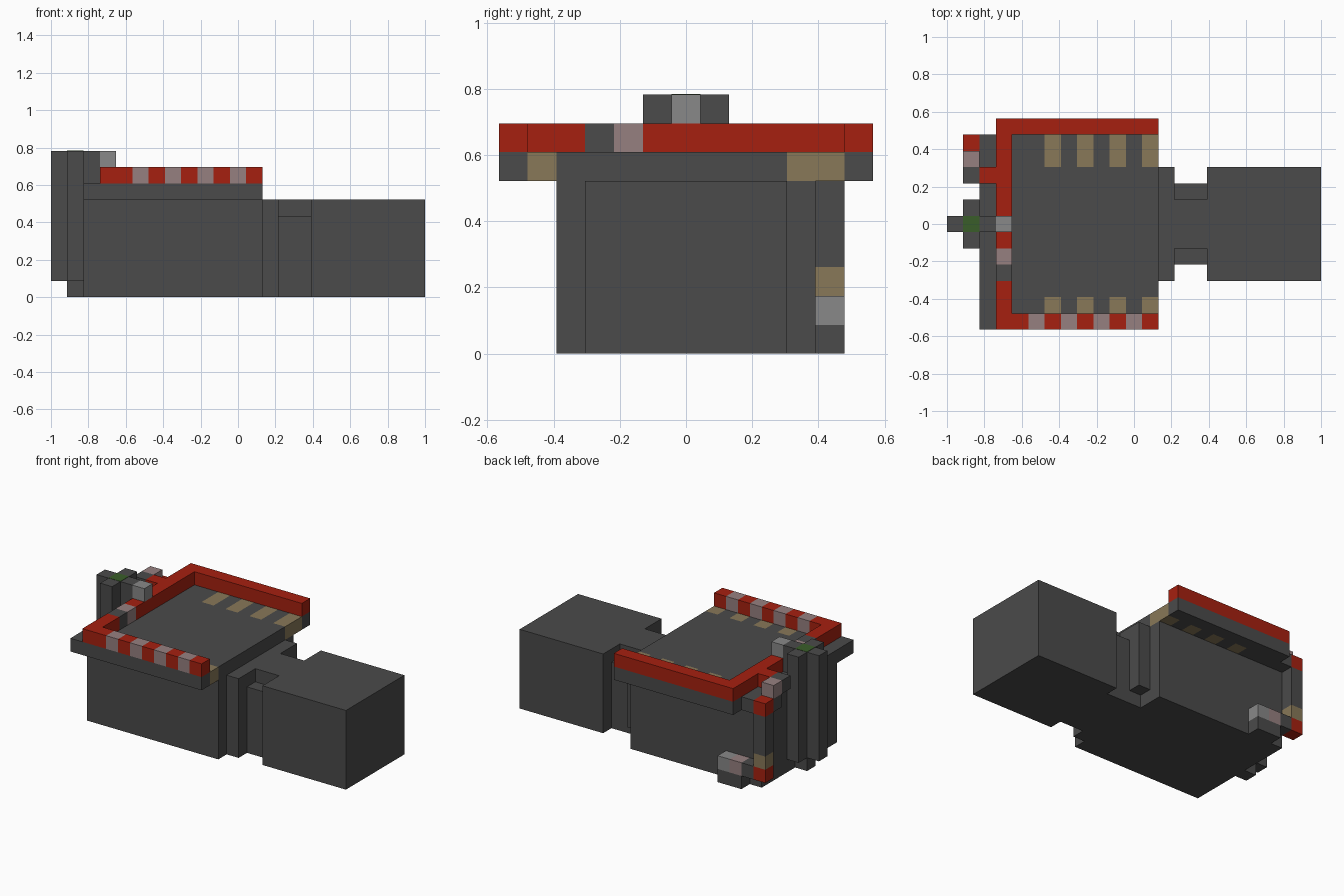
import bpy
import bmesh
from mathutils import Matrix, Vector

cube = bpy.data.objects.get("Cube")
if cube:
    bpy.data.objects.remove(cube, do_unlink=True)

UNIT = 2 / 23                       # one block of the model grid
ORIGIN = Vector((-11.5, -6.5, 0))   # grid corner, in blocks

COLOURS = {
    "dark_grey": (0.069, 0.069, 0.069),
    "red": (0.38, 0.0144, 0.005),
    "light_grey": (0.246, 0.246, 0.246),
    "pale_pink": (0.305, 0.216, 0.216),
    "tan": (0.246, 0.188, 0.098),
    "green": (0.042, 0.11, 0.023),
}


def make_material(name, rgb):
    mat = bpy.data.materials.new(name)
    mat.use_nodes = True
    colour = (*rgb, 1)
    mat.diffuse_color = colour
    shader = mat.node_tree.nodes["Principled BSDF"]
    shader.inputs["Base Color"].default_value = colour
    shader.inputs["Roughness"].default_value = 0.9
    return mat


MATS = {name: make_material(name, rgb) for name, rgb in COLOURS.items()}


def part(name, *blocks):
    """Make one object from (colour, x range, y range, z range) blocks."""
    bm = bmesh.new()
    mesh = bpy.data.meshes.new(name)
    slots = []
    for colour, *ranges in blocks:
        if colour not in slots:
            slots.append(colour)
            mesh.materials.append(MATS[colour])
        low = Vector([r[0] for r in ranges])
        high = Vector([r[1] for r in ranges])
        place = Matrix.Translation(((low + high) / 2 + ORIGIN) * UNIT)
        size = Matrix.Diagonal((high - low) * UNIT).to_4x4()
        made = bmesh.ops.create_cube(bm, size=1, matrix=place @ size)
        for face in {f for v in made["verts"] for f in v.link_faces}:
            face.material_index = slots.index(colour)
    bm.to_mesh(mesh)
    bm.free()
    obj = bpy.data.objects.new(name, mesh)
    bpy.context.collection.objects.link(obj)
    return obj


def striped_row(name, base, stripe, start, first, end, y, z):
    """Row along x with every second block coloured, from block first on."""
    blocks = [(base, (start, first), y, z)]
    for x in range(first, end):
        colour = stripe if (x - first) % 2 == 0 else base
        blocks.append((colour, (x, x + 1), y, z))
    part(name, *blocks)


GREY, RED, PINK, LIGHT, TAN = "dark_grey", "red", "pale_pink", "light_grey", "tan"

# Main hall and the annex joined to it by a narrow neck
part("main_body", (GREY, (2, 13), (2, 11), (0, 6)))
part("annex", (GREY, (16, 23), (3, 10), (0, 6)))
part("neck", (GREY, (14, 16), (5, 8), (0, 6)))
for side, y in (("front", (4, 5)), ("back", (8, 9))):
    part("neck_step_" + side, (GREY, (14, 16), y, (0, 5)))
part("neck_collar",
     (GREY, (13, 14), (3, 9), (0, 6)),
     (GREY, (13, 14), (9, 10), (1, 6)))

# Overhanging roof slab with tan marks along both long edges
SLAB = (6, 7)
part("roof_slab", (GREY, (2, 13), (2, 10), SLAB))
part("roof_edge_front", (GREY, (2, 13), (0, 1), SLAB))
part("roof_edge_back", (GREY, (3, 13), (12, 13), SLAB))
striped_row("roof_marks_front", GREY, TAN, 2, 6, 13, (1, 2), SLAB)
striped_row("roof_marks_back", GREY, TAN, 2, 6, 13, (10, 12), SLAB)

# Raised rim around three sides of the roof
RIM = (7, 8)
striped_row("rim_front", RED, PINK, 3, 5, 13, (0, 1), RIM)
part("rim_back", (RED, (3, 13), (12, 13), RIM))
END = (3, 4)
part("rim_end",
     (RED, END, (1, 3), RIM),
     (GREY, END, (3, 4), RIM),
     (PINK, END, (4, 5), RIM),
     (RED, END, (5, 12), RIM))

# Cross-shaped tower and its link over the rim
part("tower",
     (GREY, (1, 2), (5, 6), (1, 9)),
     (GREY, (1, 2), (7, 8), (1, 9)),
     (GREY, (0, 1), (6, 7), (1, 9)),
     (GREY, (1, 2), (6, 7), (0, 9)))
part("tower_link",
     (GREY, (2, 3), (6, 7), (7, 9)),
     (LIGHT, END, (6, 7), (8, 9)))
part("tower_cap", ("green", (1, 2), (6, 7), (9, 9.02)))

# Pipe from the rim down the back corner
PIPE = (1, 2)
part("pipe_top",
     (RED, (2, 3), (9, 10), RIM),
     (GREY, PIPE, (9, 10), RIM),
     (PINK, PIPE, (10, 11), RIM),
     (GREY, PIPE, (10, 11), SLAB))
BACK = (11, 12)
part("pipe_drop",
     (RED, PIPE, BACK, SLAB),
     (GREY, PIPE, BACK, (3, 6)),
     (TAN, PIPE, BACK, (2, 3)),
     (RED, PIPE, BACK, (1, 2)))
part("pipe_foot",
     (GREY, (2, 3), BACK, (1, 2)),
     (PINK, (3, 4), BACK, (1, 2)),
     (LIGHT, (4, 5), BACK, (1, 2)),
     (GREY, (3, 5), BACK, (0, 1)))
